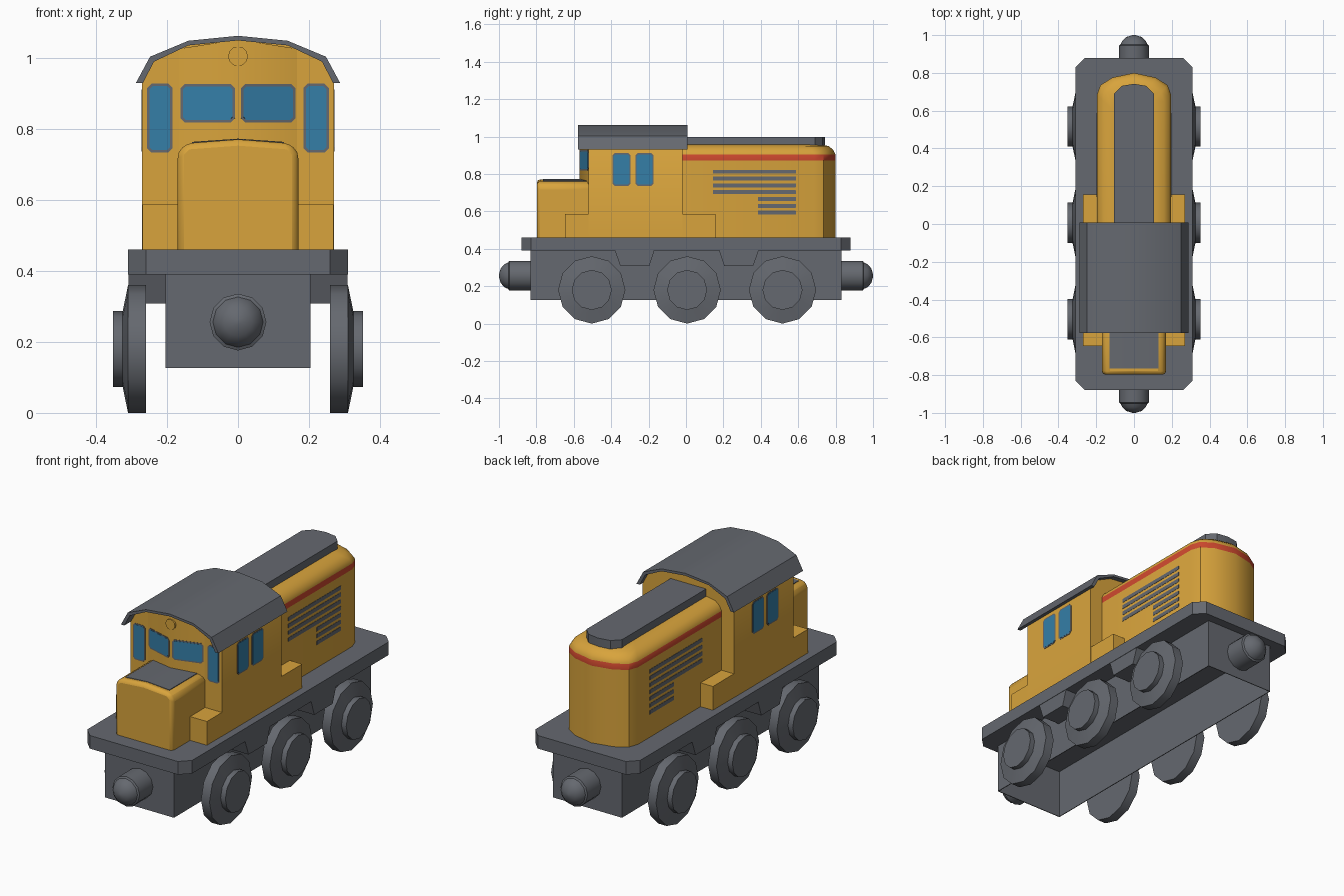
import bpy, bmesh, math
from mathutils import Matrix, Vector

if "Cube" in bpy.data.objects:
    bpy.data.objects.remove(bpy.data.objects["Cube"])


def material(name, rgb):
    m = bpy.data.materials.new(name)
    m.diffuse_color = (*rgb, 1)
    m.use_nodes = True
    m.node_tree.nodes["Principled BSDF"].inputs["Base Color"].default_value = m.diffuse_color
    return m


YELLOW = material("yellow paint", (0.69, 0.37, 0.045))
GREY = material("dark grey", (0.13, 0.14, 0.16))
BLUE = material("window blue", (0.035, 0.21, 0.39))
RED = material("stripe red", (0.61, 0.065, 0.027))


def loft(name, rings, *mats):
    """Skin a closed solid through rings of equal point count."""
    bm = bmesh.new()
    vs = [[bm.verts.new(p) for p in r] for r in rings]
    n = len(vs[0])
    for a, b in zip(vs, vs[1:]):
        for i in range(n):
            bm.faces.new((a[i], a[(i + 1) % n], b[(i + 1) % n], b[i]))
    bm.faces.new(vs[0])
    bm.faces.new(vs[-1])
    bmesh.ops.recalc_face_normals(bm, faces=bm.faces)
    me = bpy.data.meshes.new(name)
    bm.to_mesh(me)
    bm.free()
    for m in mats:
        me.materials.append(m)
    ob = bpy.data.objects.new(name, me)
    bpy.context.collection.objects.link(ob)
    return ob


def rect(x, y, z):
    return [(-x, -y, z), (x, -y, z), (x, y, z), (-x, y, z)]


def along_y(name, profile, y0, y1, mat):
    return loft(name, [[(x, y, z) for x, z in profile] for y in (y0, y1)], mat)


def mirrored(half):
    """Half profile from +x side to the middle (x = 0), completed to -x."""
    return half + [(-x, z) for x, z in reversed(half) if x > 0]


def lathe(name, axis, centre, profile, mat, sides=12):
    rings = []
    for r, d in profile:
        ring = []
        for i in range(sides):
            a = 2 * math.pi * i / sides
            c, s = r * math.cos(a), r * math.sin(a)
            ring.append(Vector(centre) + Vector((d, c, s) if axis == "x" else (c, d, s)))
        rings.append(ring)
    return loft(name, rings, mat)


def plate(name, pos, hw, hh, cut, thick, turn, mat):
    """Thin plate with clipped corners, facing -y turned about z."""
    pts = [(-hw + cut, -hh), (hw - cut, -hh), (hw, -hh + cut), (hw, hh - cut),
           (hw - cut, hh), (-hw + cut, hh), (-hw, hh - cut), (-hw, -hh + cut)]
    mtx = Matrix.Translation(pos) @ Matrix.Rotation(turn, 4, "Z")
    return loft(name, [[mtx @ Vector((x, y, z)) for x, z in pts] for y in (0.002, -thick)], mat)


def window(name, pos, hw, hh, turn):
    plate(name + "_frame", pos, hw, hh, 0.012, 0.0015, turn, GREY)
    plate(name + "_glass", pos, hw - 0.007, hh - 0.007, 0.008, 0.0025, turn, BLUE)


# Chassis: deck with clipped corners, and underframe hollow from below
deck_plan = [(0.31, -0.83), (0.31, 0.83), (0.26, 0.88), (-0.26, 0.88),
             (-0.31, 0.83), (-0.31, -0.83), (-0.26, -0.88), (0.26, -0.88)]
deck = loft("deck", [[(x, y, z) for x, y in deck_plan] for z in (0.39, 0.46)], GREY)
loft("underframe", [rect(0.204, 0.832, 0.395), rect(0.204, 0.832, 0.126), rect(0.2, 0.828, 0.126),
                    rect(0.2, 0.828, 0.388)], GREY)

# Brackets hanging between the wheels
for s in (-1, 1):
    for side in (-1, 1):
        pts = [(0.173, 0.392), (0.2, 0.308), (0.355, 0.308), (0.385, 0.392)]
        loft("frame_bracket", [[(side * x, s * y + 0.004, z) for y, z in pts]
                               for x in (0.202, 0.308)], GREY)

# Wheels with stepped hubs
for y in (-0.504, 0.006, 0.516):
    for s in (-1, 1):
        lathe("wheel", "x", (0, y, 0.18),
              [(0.18, s * 0.26), (0.18, s * 0.31), (0.107, s * 0.325), (0.107, s * 0.353)], GREY)

# Rounded couplers at both ends
for s in (-1, 1):
    prof = [(0.08, 0.83), (0.08, 0.945), (0.071, 0.95), (0.062, 0.97), (0.04, 0.99), (0.008, 1.0)]
    lathe("coupler", "y", (0, 0, 0.256), [(r, s * d) for r, d in prof], GREY)

# Front hood with soft edges and a grey top panel
nose = along_y("front_hood", mirrored([(0.17, 0.42), (0.17, 0.735), (0.145, 0.76), (0, 0.771)]),
               -0.797, -0.5, YELLOW)
bev = nose.modifiers.new("soft edges", "BEVEL")
bev.width, bev.segments, bev.limit_method, bev.angle_limit = 0.02, 2, "ANGLE", math.radians(30)
along_y("front_hood_panel", mirrored([(0.13, 0.755), (0.13, 0.764), (0, 0.773)]), -0.765, -0.53, GREY)

# Cab body, lower steps and pointed windscreen section
loft("cab_step", [[(x, y - 0.245, z) for x, y, z in rect(0.269, 0.402, h)] for h in (0.455, 0.587)], YELLOW)
along_y("cab_body", mirrored([(0.27, 0.455), (0.27, 0.93), (0.238, 0.992), (0.14, 1.04), (0, 1.053)]),
        -0.52, -0.02, YELLOW)
loft("windscreen_prow", [[(-0.17, -0.519, 0.5), (0, -0.57, 0.5), (0.17, -0.519, 0.5)],
                         [(-0.17, -0.519, 1.026), (0, -0.57, 1.053), (0.17, -0.519, 1.026)]], YELLOW)
outer = mirrored([(0.288, 0.93), (0.248, 1.004), (0.14, 1.049), (0, 1.063)])
inner = mirrored([(0.268, 0.93), (0.237, 0.99), (0.14, 1.036), (0, 1.05)])
along_y("cab_roof", outer + inner[::-1], -0.577, 0.007, GREY)
lathe("headlamp", "y", (0, -0.57, 1.005), [(0.028, 0.02), (0.028, -0.003)], YELLOW)

# Cab windows: windscreen pair, front corners, two each side
slant = math.atan2(0.051, 0.17)
for s in (-1, 1):
    window("windscreen", (s * 0.085, -0.5445, 0.873), 0.08, 0.054, s * slant)
    window("corner_window", (s * 0.22, -0.52, 0.831), 0.036, 0.097, 0)
    for y in (-0.345, -0.222):
        window("side_window", (s * 0.27, y, 0.824), 0.049, 0.087, s * math.pi / 2)


def rounded_end(inset, z):
    half = [(0.196, -0.05), (0.196, 0.685), (0.178, 0.735), (0.115, 0.775), (0, 0.8)]
    k = (0.196 - inset) / 0.196
    return [(x * k, y - inset if y > 0 else y, z) for x, y in mirrored(half)]


# Rear hood with a red stripe band below its sloping shoulders
rear = loft("rear_hood", [rounded_end(0, 0.455), rounded_end(0, 0.872), rounded_end(0, 0.904),
                          rounded_end(0.012, 0.928), rounded_end(0.037, 0.949),
                          rounded_end(0.08, 0.957)], YELLOW, RED)
for f in rear.data.polygons:
    if abs(f.center.z - 0.888) < 0.01 and abs(f.normal.z) < 0.1:
        f.material_index = 1

# Raised grey strip along the rear hood top
strip = loft("rear_roof_strip", [[(x, y, z) for x, y in mirrored(
    [(0.105, -0.04), (0.105, 0.69), (0.065, 0.731), (0, 0.742)])] for z in (0.95, 0.997)], GREY)

# Side vents: four long slats over three short ones
for s in (-1, 1):
    for i in range(7):
        y0 = 0.144 if i < 4 else 0.384
        plate("vent_slat", (s * 0.196, (y0 + 0.587) / 2, 0.812 - i * 0.0365),
              (0.587 - y0) / 2, 0.0105, 0.001, 0.0015, s * math.pi / 2, GREY)

# Smooth the gentle curves; the deck and rear hood also round their corners
for ob in bpy.context.scene.objects:
    ob.select_set(True)
bpy.context.view_layer.objects.active = nose
bpy.ops.object.shade_smooth_by_angle(angle=math.radians(34))
bpy.ops.object.select_all(action="DESELECT")
for ob in (deck, rear, strip):
    ob.select_set(True)
bpy.context.view_layer.objects.active = rear
bpy.ops.object.shade_smooth_by_angle(angle=math.radians(50))
